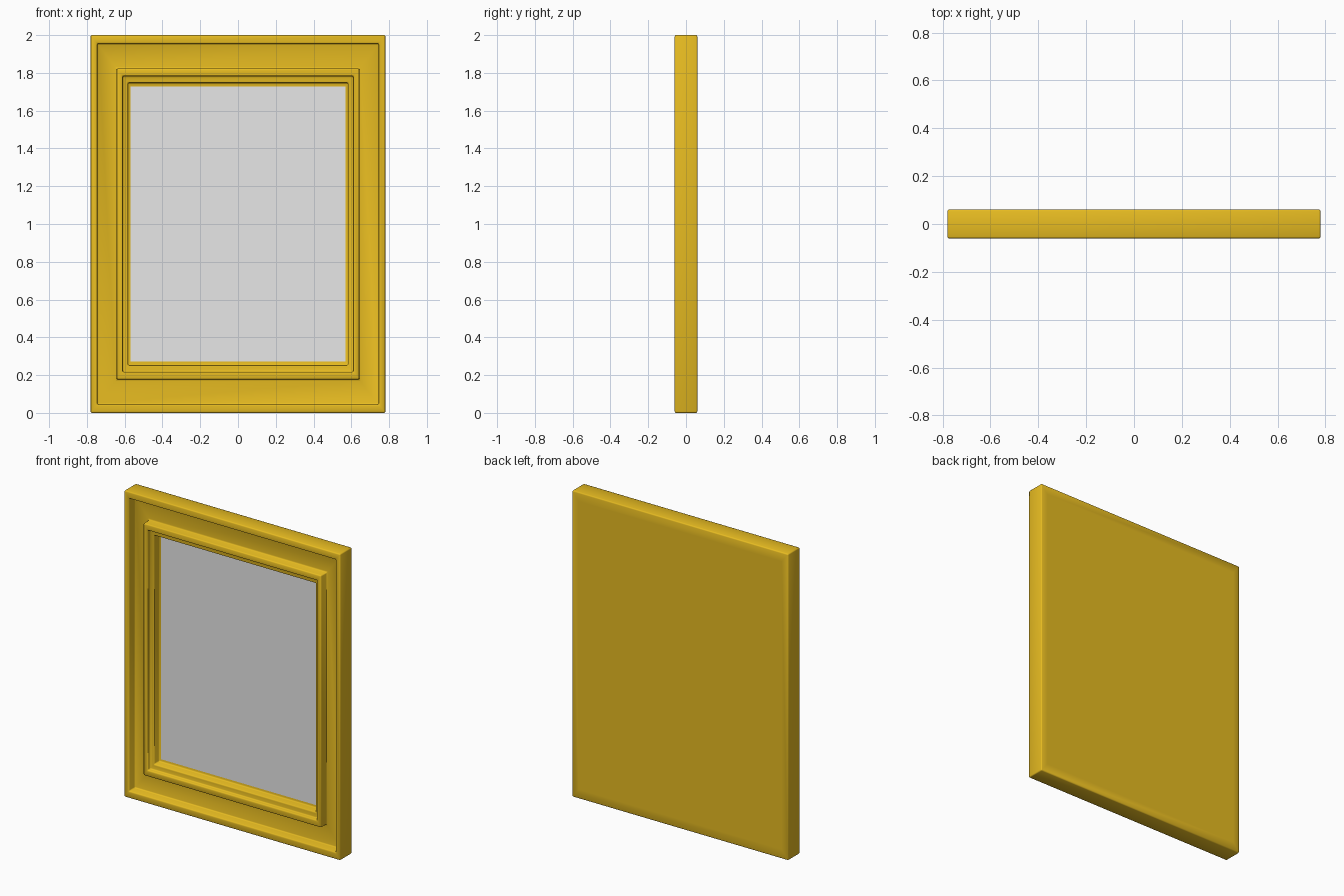
import bpy
import bmesh

HALF_W, HALF_H, HALF_D = 0.78, 1.0, 0.06

if "Cube" in bpy.data.objects:
    bpy.data.objects.remove(bpy.data.objects["Cube"], do_unlink=True)


def material(name, colour, roughness):
    mat = bpy.data.materials.new(name)
    mat.use_nodes = True
    mat.diffuse_color = colour
    bsdf = mat.node_tree.nodes["Principled BSDF"]
    bsdf.inputs["Base Color"].default_value = colour
    bsdf.inputs["Roughness"].default_value = roughness
    return mat


def nested_panel(name, profile, mat, bevel):
    """Closed solid from nested rectangles; profile holds (scale, y) pairs."""
    bm = bmesh.new()
    rings = [[bm.verts.new((sx * s * HALF_W, y, HALF_H + sz * s * HALF_H))
              for sx, sz in ((-1, -1), (1, -1), (1, 1), (-1, 1))]
             for s, y in profile]
    for a, b in zip(rings, rings[1:]):
        for i in range(4):
            j = (i + 1) % 4
            bm.faces.new((a[i], a[j], b[j], b[i]))
    bm.faces.new(rings[0][::-1])
    bm.faces.new(rings[-1])
    bmesh.ops.recalc_face_normals(bm, faces=bm.faces)
    mesh = bpy.data.meshes.new(name)
    bm.to_mesh(mesh)
    bm.free()
    mesh.materials.append(mat)
    obj = bpy.data.objects.new(name, mesh)
    bpy.context.collection.objects.link(obj)
    if bevel:
        mod = obj.modifiers.new("rounded_edges", "BEVEL")
        mod.width = bevel
        mod.segments = 2
        mod.limit_method = "ANGLE"
        mesh.shade_smooth()
    return obj


gold = material("gold", (0.8, 0.5, 0.015, 1), 0.4)
silver = material("mirror_silver", (0.8, 0.8, 0.8, 1), 0.2)

# Frame: flat back, outer rim, sunken band, raised moulding, two steps to the glass
front, step, band, bed = -HALF_D, -0.033, 0.0, 0.019
nested_panel("frame", [
    (0.94, HALF_D), (1.0, HALF_D), (1.0, front),
    (0.955, front), (0.955, band),
    (0.823, band), (0.823, front),
    (0.783, front), (0.783, step),
    (0.747, step), (0.747, bed),
    (0.72, bed),
], gold, 0.007)

# Mirror glass, a thin plate on the bed of the frame
nested_panel("mirror_glass", [(0.728, bed + 0.002), (0.728, bed - 0.002)], silver, 0)
